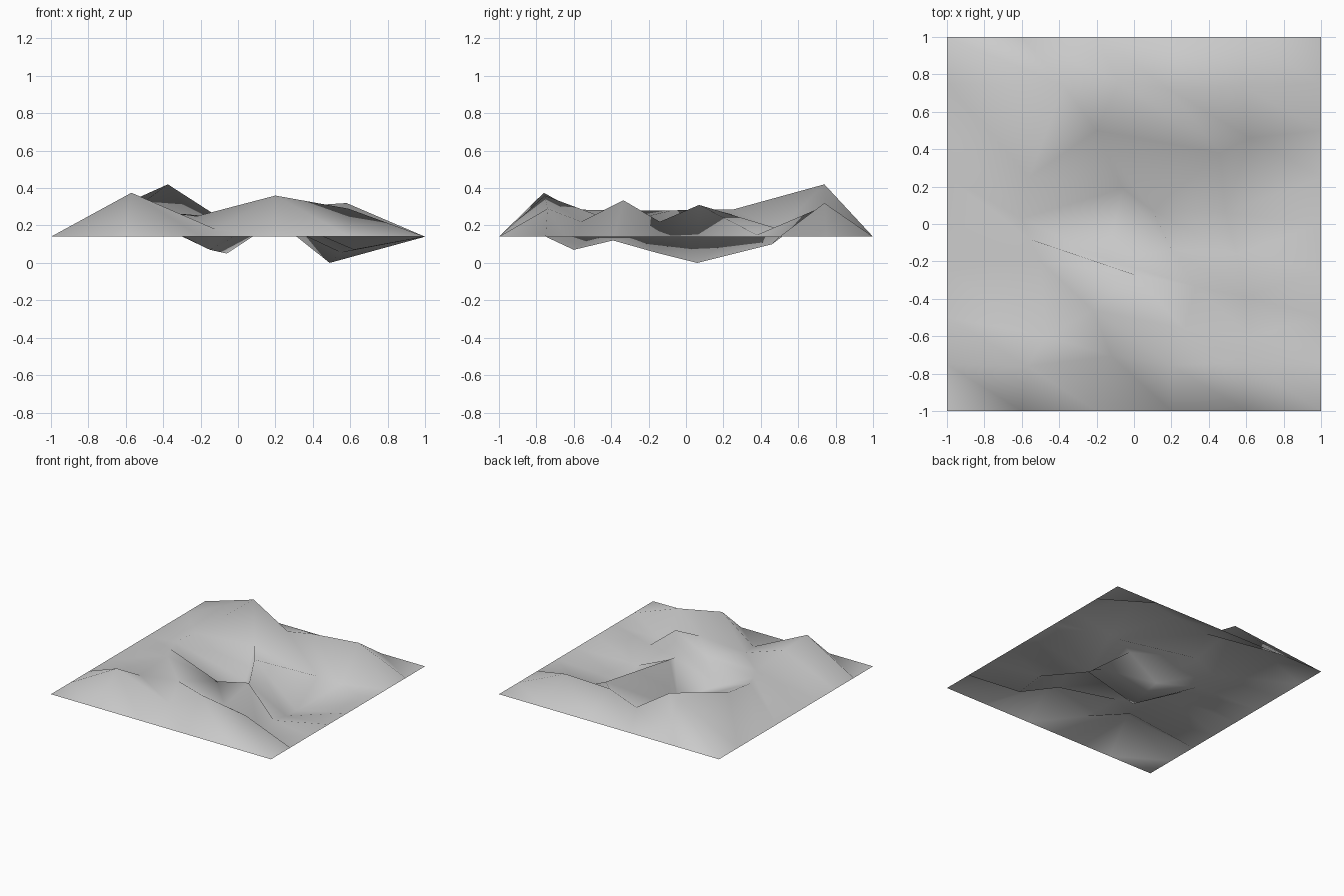
import bpy

if "Cube" in bpy.data.objects:
    bpy.data.objects.remove(bpy.data.objects["Cube"], do_unlink=True)

COLUMNS, ROWS = 5, 8
RIM = 0.14

# Peaks and dips of the ground: seven rows of four, front to back
relief = [
    [(-.57, -.76, .375), (-.12, -.705, .18), (.2, -.755, .36), (.59, -.74, .29)],
    [(-.47, -.6, .285), (-.22, -.46, .25), (.27, -.56, .22), (.62, -.6, .07)],
    [(-.5, -.2, .28), (0, -.27, .235), (.33, -.335, .335), (.6, -.39, .12)],
    [(-.56, -.08, .28), (-.15, -.19, .07), (.2, -.14, .22), (.55, -.16, .055)],
    [(-.6, .03, .285), (-.06, .19, .05), (.1, .07, .31), (.49, .06, 0)],
    [(-.56, .25, .285), (-.2, .5, .18), (.46, .38, .15), (.62, .46, .1)],
    [(-.375, .74, .42), (-.08, .76, .23), (.19, .72, .295), (.58, .74, .32)],
]


def ground_point(col, row):
    """Even points along the flat rim, moved points inside it."""
    if 0 < col < COLUMNS and 0 < row < ROWS:
        return relief[row - 1][col - 1]
    return (2 * col / COLUMNS - 1, 2 * row / ROWS - 1, RIM)


def index(col, row):
    return row * (COLUMNS + 1) + col


points = [ground_point(c, r) for r in range(ROWS + 1) for c in range(COLUMNS + 1)]

# Two triangles per cell, split from right front to left back
faces = []
for r in range(ROWS):
    for c in range(COLUMNS):
        a, b = index(c, r), index(c + 1, r)
        d, e = index(c, r + 1), index(c + 1, r + 1)
        faces += [(a, b, d), (b, e, d)]

mesh = bpy.data.meshes.new("terrain")
mesh.from_pydata(points, [], faces)
mesh.polygons.foreach_set("use_smooth", [True] * len(faces))
mesh.update()

# Plain grey ground
grey = bpy.data.materials.new("light grey")
grey.use_nodes = True
colour = (0.6, 0.6, 0.6, 1)
grey.diffuse_color = colour
grey.node_tree.nodes["Principled BSDF"].inputs["Base Color"].default_value = colour
mesh.materials.append(grey)

terrain = bpy.data.objects.new("terrain", mesh)
bpy.context.collection.objects.link(terrain)
